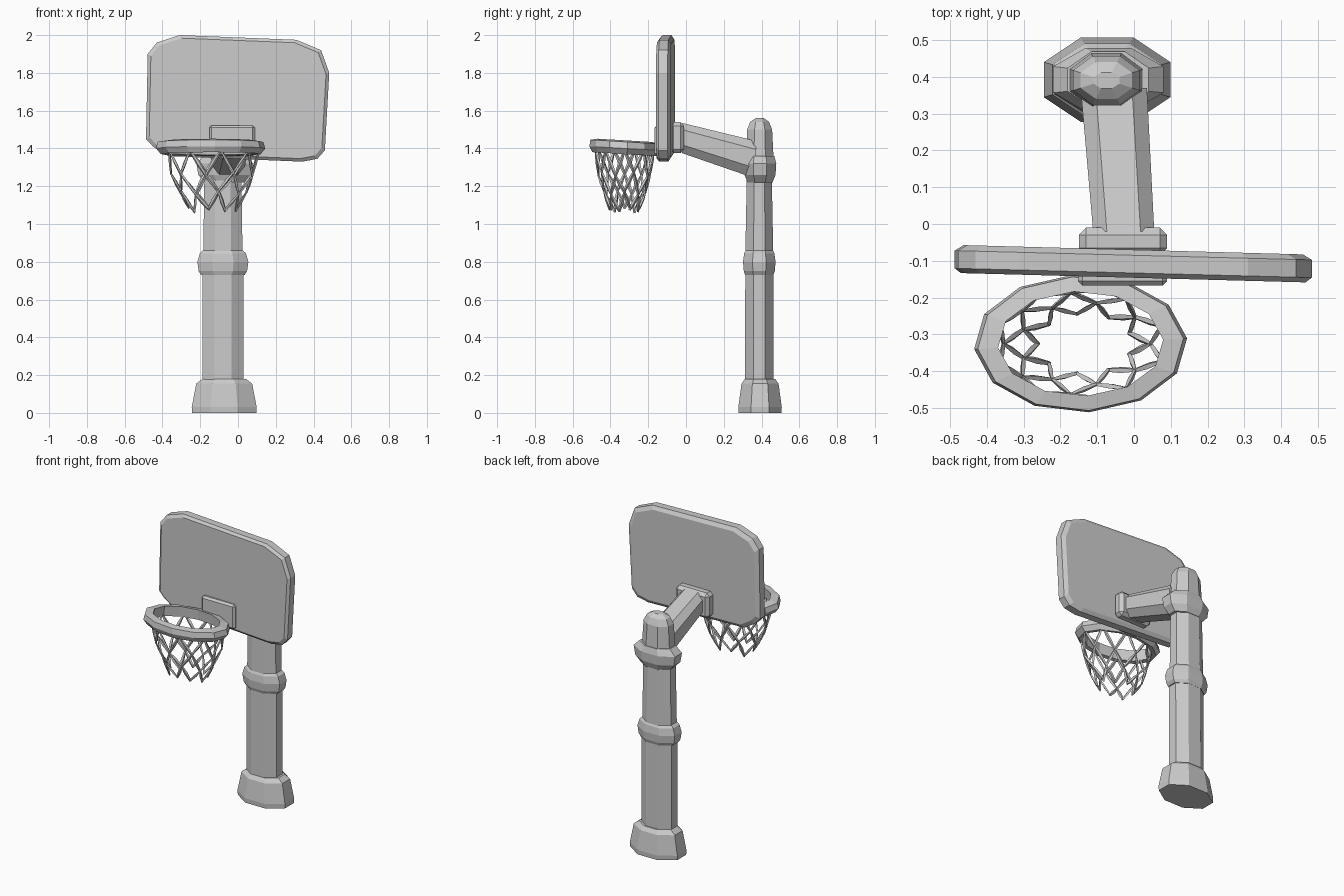
import bpy, bmesh, math
from mathutils import Vector

if "Cube" in bpy.data.objects:
    bpy.data.objects.remove(bpy.data.objects["Cube"])

grey = bpy.data.materials.new("light_grey")
grey.diffuse_color = (0.6, 0.6, 0.6, 1)
grey.use_nodes = True
grey.node_tree.nodes["Principled BSDF"].inputs["Base Color"].default_value = grey.diffuse_color


def finish(name, bm):
    bmesh.ops.recalc_face_normals(bm, faces=bm.faces)
    me = bpy.data.meshes.new(name)
    bm.to_mesh(me)
    bm.free()
    me.materials.append(grey)
    ob = bpy.data.objects.new(name, me)
    bpy.context.collection.objects.link(ob)
    return ob


def loft(name, rings, closed=False):
    """Skin rings of equal point count; cap the ends or close the loop."""
    bm = bmesh.new()
    vs = [[bm.verts.new(p) for p in r] for r in rings]
    n = len(vs[0])
    pairs = list(zip(vs, vs[1:])) + ([(vs[-1], vs[0])] if closed else [])
    for a, b in pairs:
        for i in range(n):
            j = (i + 1) % n
            bm.faces.new((a[i], a[j], b[j], b[i]))
    if not closed:
        bm.faces.new(vs[0])
        bm.faces.new(vs[-1])
    return finish(name, bm)


def oval(cx, cy, z, rx, ry, n=8, turn=0.5):
    a = [2 * math.pi * (i + turn) / n for i in range(n)]
    k = 1 / math.cos(math.pi / n) if turn else 1
    return [(cx + rx * k * math.cos(t), cy + ry * k * math.sin(t), z) for t in a]


def column(name, levels, cx=-0.08, cy=0.388):
    return loft(name, [oval(cx, cy, z, rx, ry) for z, rx, ry in levels])


def box(name, lo, hi, bevel=0.012):
    bm = bmesh.new()
    bmesh.ops.create_cube(bm, size=1)
    lo, hi = Vector(lo), Vector(hi)
    for v in bm.verts:
        v.co = (lo + hi) / 2 + v.co * (hi - lo)
    bmesh.ops.bevel(bm, geom=bm.edges[:], offset=bevel, segments=1, affect='EDGES')
    return finish(name, bm)


# Pole, from the foot up
column("base", [(0, .17, .113), (.03, .172, .115), (.155, .148, .098), (.18, .115, .08)], -.073, .392)
column("lower_pole", [(.15, .108, .076), (.75, .108, .074)])
column("middle_collar", [(.73, .115, .075), (.75, .128, .082), (.80, .135, .086),
                         (.845, .122, .08), (.86, .105, .072)])
column("upper_pole", [(.84, .104, .074), (1.26, .098, .066)])
column("upper_collar", [(1.22, .105, .066), (1.26, .14, .082), (1.32, .15, .086),
                        (1.36, .11, .076)], -.07, .392)
column("pole_cap", [(1.34, .10, .074), (1.50, .09, .066), (1.54, .07, .05), (1.56, .035, .022)], -.075, .39)


# Arm between pole and board, an eight-sided section
def arm_ring(y, cx, z0, z1, w):
    c, h = (z0 + z1) / 2, (z1 - z0) / 2
    return [(cx + w * a, y, c + h * b) for a, b in
            ((-1, -.45), (-.55, -1), (.55, -1), (1, -.45), (1, .55), (.55, 1), (-.55, 1), (-1, .55))]


loft("arm", [arm_ring(-.02, -.028, 1.375, 1.535, .083), arm_ring(.37, -.055, 1.24, 1.44, .09)])
box("rear_bracket", (-.15, -.085, 1.375), (.09, -.01, 1.54), .02)
box("front_bracket", (-.152, -.167, 1.36), (.09, -.12, 1.522))

# Backboard: cut corners, bevelled rim, slightly turned
outline = [(-.487, 1.45), (-.478, 1.90), (-.43, 1.96), (-.31, 2.0), (.31, 1.975), (.44, 1.92),
           (.483, 1.80), (.46, 1.39), (.42, 1.345), (.34, 1.33), (-.37, 1.36), (-.45, 1.41)]


def board_ring(y, s):
    return [(x * s, y - .026 * x, 1.665 + (z - 1.665) * (1 - (1 - s) * 1.4)) for x, z in outline]


loft("backboard", [board_ring(-.146, .965), board_ring(-.133, 1), board_ring(-.085, 1), board_ring(-.07, .95)])

# Hoop: flat oval band, tipped a little towards the board
CX, CY = -.145, -.325


def tilt(y):
    return -.06 * (y - CY)


rim = []
for i in range(12):
    t = 2 * math.pi * (i + .15) / 12
    c, s = math.cos(t), math.sin(t)
    rim.append([(CX + rx * c, CY + ry * s, z + tilt(CY + ry * s)) for rx, ry, z in
                ((.265, .172, 1.37), (.29, .187, 1.40), (.28, .182, 1.435), (.225, .142, 1.443), (.232, .148, 1.375))])
loft("hoop", rim, closed=True)

# Net: staggered knots joined by tapered strands
N = 9
LEVELS = [(1.39, .245, .157), (1.265, .222, .14), (1.165, .178, .112), (1.075, .128, .082)]


def knot(level, i):
    z, rx, ry = LEVELS[level]
    t = 2 * math.pi * (i + level / 2) / N
    wob = .012 * math.sin(2.7 * i + 1.9 * level)
    return Vector((CX + .012 + rx * math.cos(t), CY + ry * math.sin(t), z + (wob if level else 0)))


def strand(bm, a, b, w):
    d = (b - a).normalized()
    out = Vector(((a + b).x / 2 - CX, (a + b).y / 2 - CY, 0)).normalized()
    u = d.cross(out).normalized()
    v = d.cross(u)
    rings = []
    for f, k in ((-.04, .5), (.5, 1), (1.04, .6)):
        p = a.lerp(b, f)
        rings.append([bm.verts.new(p + w * k * o) for o in (u, v * .7, -u, -v * .7)])
    for r, q in zip(rings, rings[1:]):
        for i in range(4):
            j = (i + 1) % 4
            bm.faces.new((r[i], r[j], q[j], q[i]))
    bm.faces.new(rings[0])
    bm.faces.new(rings[-1])


net = bmesh.new()
for lv in range(3):
    for i in range(N):
        strand(net, knot(lv, i), knot(lv + 1, i), .011)
        strand(net, knot(lv, i), knot(lv + 1, i - 1), .011)
finish("net", net)
